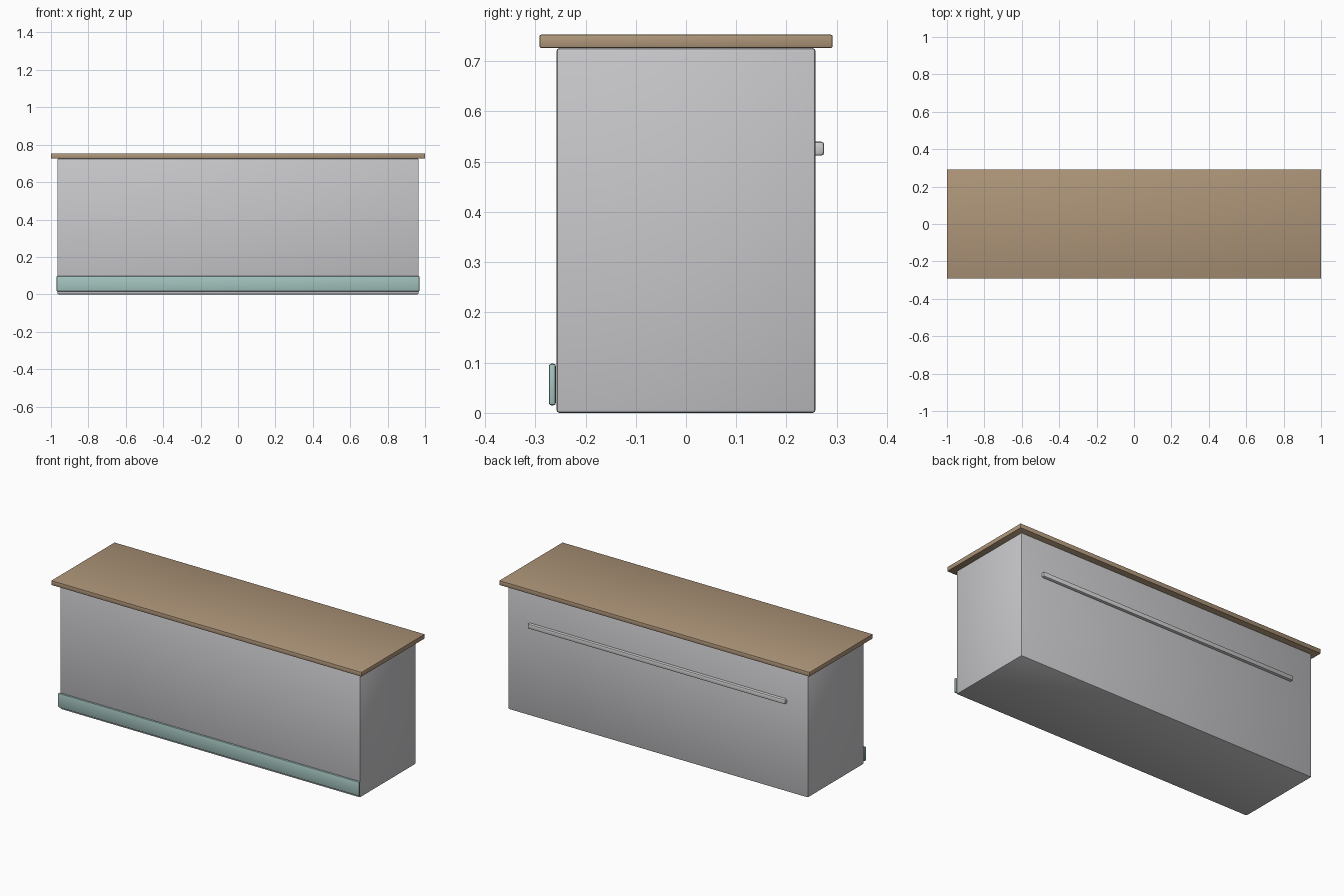
import bpy
import bmesh

default = bpy.data.objects.get("Cube")
if default:
    bpy.data.objects.remove(default, do_unlink=True)


def material(name, color):
    mat = bpy.data.materials.new(name)
    mat.use_nodes = True
    mat.diffuse_color = (*color, 1)
    mat.node_tree.nodes["Principled BSDF"].inputs["Base Color"].default_value = (*color, 1)
    return mat


def box(name, low, high, mat, bevel, segments=2):
    """Rounded box spanning two opposite corners."""
    mesh = bpy.data.meshes.new(name)
    bm = bmesh.new()
    bmesh.ops.create_cube(bm, size=1)
    for v in bm.verts:
        v.co = [a + (c + 0.5) * (b - a) for a, b, c in zip(low, high, v.co)]
    bm.to_mesh(mesh)
    bm.free()
    mesh.materials.append(mat)
    obj = bpy.data.objects.new(name, mesh)
    bpy.context.collection.objects.link(obj)
    mod = obj.modifiers.new("Rounded edges", "BEVEL")
    mod.width = bevel
    mod.segments = segments
    bpy.ops.object.select_all(action="DESELECT")
    obj.select_set(True)
    bpy.context.view_layer.objects.active = obj
    bpy.ops.object.modifier_apply(modifier=mod.name)
    bpy.ops.object.shade_smooth_by_angle()
    return obj


grey = material("light grey paint", (0.58, 0.58, 0.60))
wood = material("wood", (0.42, 0.30, 0.19))
teal = material("pale teal", (0.37, 0.55, 0.52))
metal = material("brushed metal", (0.62, 0.62, 0.63))

# Main counter body and overhanging top
box("counter_body", (-0.966, -0.258, 0), (0.966, 0.258, 0.726), grey, 0.006)
box("counter_top", (-1, -0.292, 0.726), (1, 0.292, 0.753), wood, 0.004)

# Kick strip along the front foot
box("kick_strip", (-0.97, -0.273, 0.015), (0.97, -0.259, 0.098), teal, 0.005)

# Rail along the back
box("back_rail", (-0.83, 0.248, 0.512), (0.83, 0.275, 0.54), metal, 0.006)
